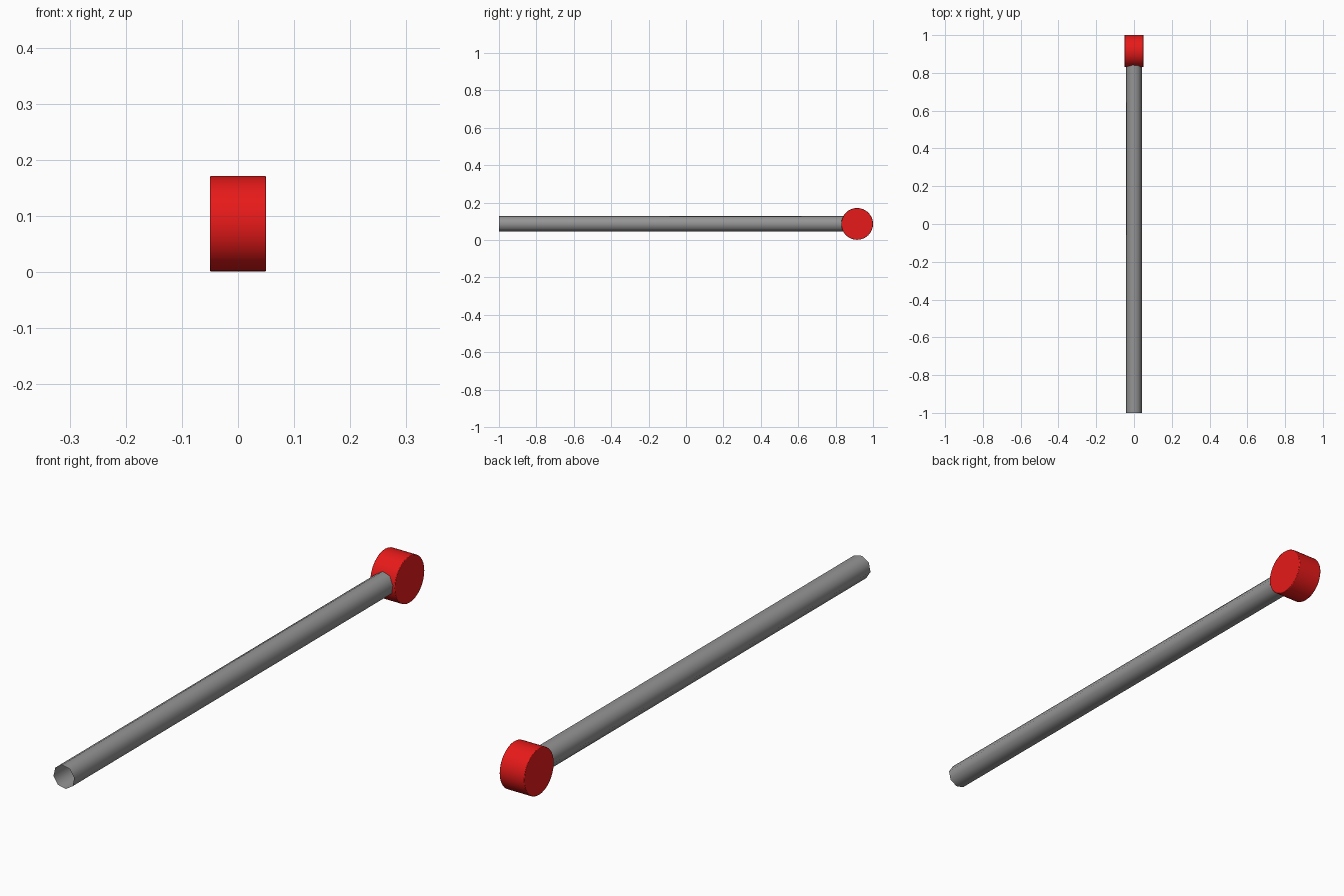
import bpy, math
from mathutils import Matrix

if "Cube" in bpy.data.objects:
    bpy.data.objects.remove(bpy.data.objects["Cube"])

ZC = 0.086      # height of the shared axis
HEAD_R = 0.085


def finish(obj, name, colour, angle):
    obj.name = name
    mat = bpy.data.materials.new(name + "_paint")
    mat.diffuse_color = colour
    mat.use_nodes = True
    mat.node_tree.nodes["Principled BSDF"].inputs["Base Color"].default_value = mat.diffuse_color
    obj.data.materials.append(mat)
    bpy.ops.object.transform_apply(location=True, rotation=True, scale=True)
    bpy.ops.object.shade_smooth_by_angle(angle=math.radians(angle))


# Handle: open eight-sided tube running front to back into the head
y0, y1 = -1.0, 0.86
bpy.ops.mesh.primitive_cylinder_add(vertices=8, radius=0.0425, depth=y1 - y0,
                                    end_fill_type='NOTHING')
handle = bpy.context.object
lie_down = Matrix.Rotation(math.radians(90), 4, 'X')
spin = Matrix.Rotation(math.radians(10), 4, 'Z')
handle.matrix_world = Matrix.Translation((0, (y0 + y1) / 2, ZC)) @ lie_down @ spin
finish(handle, "handle", (0.3, 0.3, 0.3, 1), 50)

# Head: short cylinder lying across x with slightly eased rims
bpy.ops.mesh.primitive_cylinder_add(vertices=32, radius=HEAD_R, depth=0.1,
                                    location=(0, 1.0 - HEAD_R, ZC),
                                    rotation=(0, math.radians(90), 0))
head = bpy.context.object
finish(head, "head", (0.8, 0.01, 0.01, 1), 40)
bevel = head.modifiers.new("rim", 'BEVEL')
bevel.width = 0.002
bevel.segments = 2
bevel.limit_method = 'ANGLE'
bevel.angle_limit = math.radians(40)
